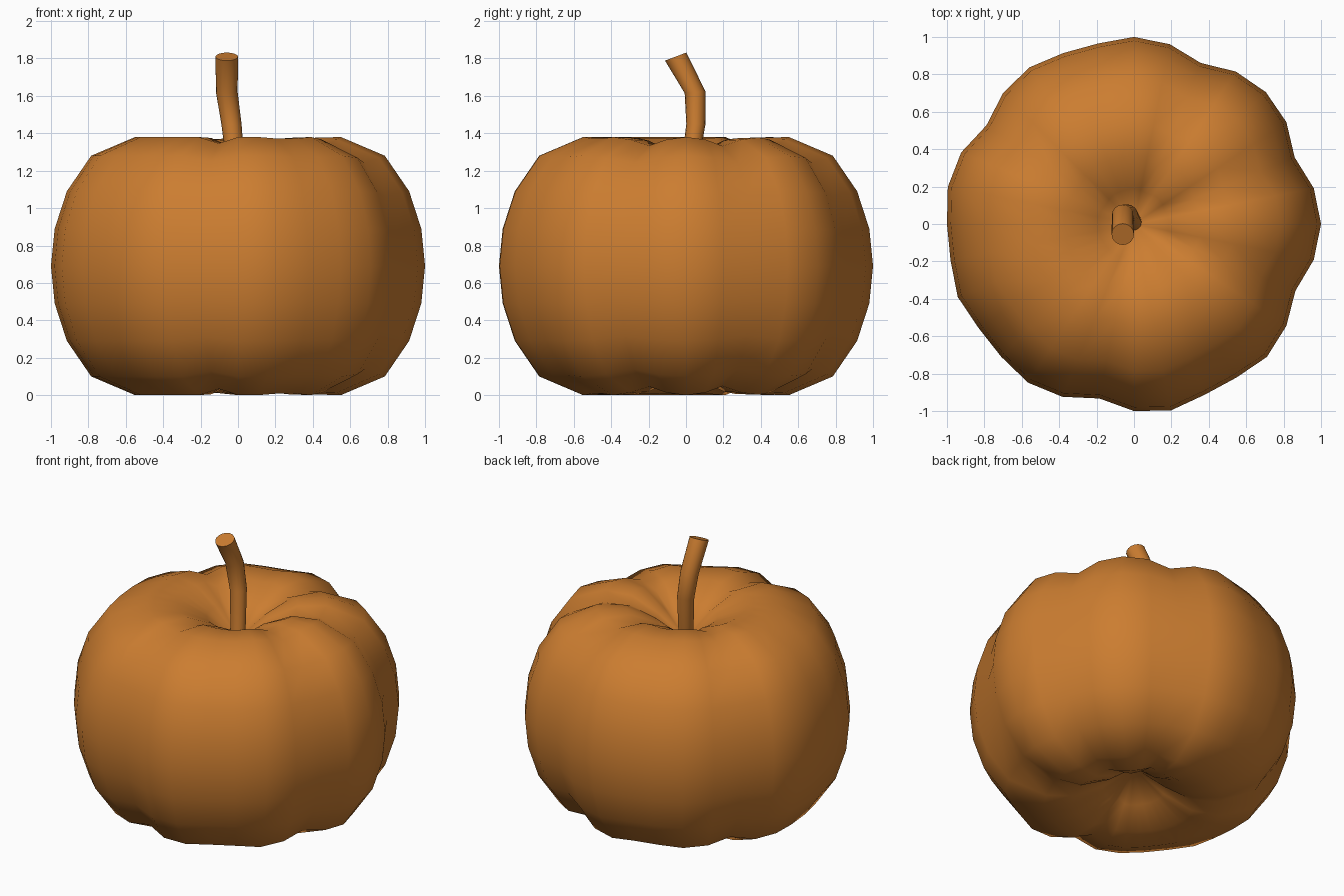
import bpy, bmesh, math

if "Cube" in bpy.data.objects:
    bpy.data.objects.remove(bpy.data.objects["Cube"])

orange = bpy.data.materials.new("pumpkin orange")
orange.diffuse_color = (0.6, 0.205, 0.03, 1)
orange.use_nodes = True
orange.node_tree.nodes["Principled BSDF"].inputs["Base Color"].default_value = orange.diffuse_color


def make_object(name, bm, angle):
    bmesh.ops.recalc_face_normals(bm, faces=bm.faces)
    mesh = bpy.data.meshes.new(name)
    bm.to_mesh(mesh)
    bm.free()
    mesh.materials.append(orange)
    ob = bpy.data.objects.new(name, mesh)
    bpy.context.collection.objects.link(ob)
    bpy.ops.object.select_all(action='DESELECT')
    ob.select_set(True)
    bpy.context.view_layer.objects.active = ob
    bpy.ops.object.shade_smooth_by_angle(angle=math.radians(angle))
    return ob


def bridge(bm, rings):
    for a, b in zip(rings, rings[1:]):
        n = len(a)
        for i in range(n):
            j = (i + 1) % n
            bm.faces.new((a[i], a[j], b[j], b[i]))


def fan(bm, ring, tip):
    for i in range(len(ring)):
        bm.faces.new((ring[i], ring[(i + 1) % len(ring)], tip))


# pumpkin body: half profile (radius, height from the middle), mirrored top to bottom
half = [(1.0, 0), (0.98, 0.2), (0.915, 0.4), (0.785, 0.59),
        (0.55, 0.69), (0.37, 0.685), (0.19, 0.60)]
profile = [(r, -z) for r, z in reversed(half[1:])] + half
# irregular ribs: radius factor of each of the 32 segments around the body
ribs = [1.0, .98, .93, .98, .997, .98, .932, .98, 1.0, .984, .989, 1.007, .99,
        .949, 1.0, 1.015, 1.0, 1.0, 1.02, 1.0, 1.004, 1.02, 1.0, .951, 1.0,
        1.016, .988, .987, 1.005, .98, .934, .98]
MID = 0.69
bm = bmesh.new()
rings = []
for r, z in profile:
    ring = []
    for i, k in enumerate(ribs):
        a = 2 * math.pi * i / len(ribs)
        # grooves also sink the top and bottom
        ring.append(bm.verts.new((r * k * math.cos(a), r * k * math.sin(a),
                                  MID + z * min(k, 1.0))))
    rings.append(ring)
bridge(bm, rings)
fan(bm, rings[0], bm.verts.new((0, 0, MID - 0.45)))
fan(bm, rings[-1], bm.verts.new((0, 0, MID + 0.45)))
make_object("pumpkin_body", bm, 80)

# bent stem: centre, radius and slope of each ring
path = [((0, 0, 1.10), 0.045, 0), ((-0.035, 0.053, 1.45), 0.054, 0),
        ((-0.06, 0.048, 1.62), 0.058, 0.1), ((-0.06, -0.055, 1.81), 0.06, 0.36)]
bm = bmesh.new()
rings = []
for (x, y, z), r, slope in path:
    ring = []
    for i in range(16):
        a = 2 * math.pi * i / 16
        dy = r * math.sin(a)
        ring.append(bm.verts.new((x + r * math.cos(a), y + dy * 0.95, z + dy * slope)))
    rings.append(ring)
bridge(bm, rings)
bm.faces.new(rings[0])
bm.faces.new(rings[-1])
make_object("stem", bm, 45)
